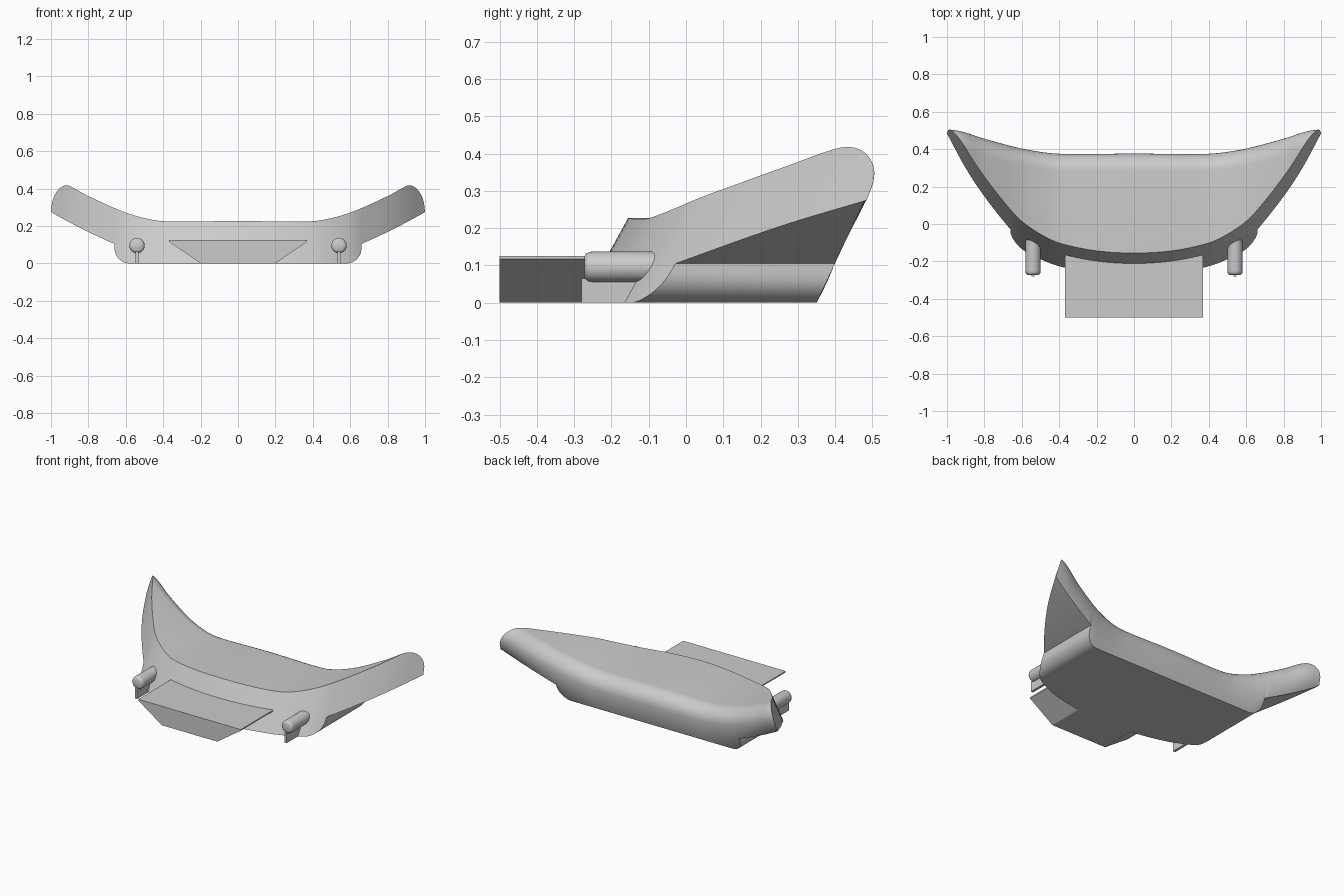
import bpy, bmesh, math
from mathutils import Vector

cube = bpy.data.objects.get("Cube")
if cube:
    bpy.data.objects.remove(cube)

GREY = (0.6, 0.6, 0.6, 1)
mat = bpy.data.materials.new("hull_grey")
mat.use_nodes = True
mat.diffuse_color = GREY
mat.node_tree.nodes["Principled BSDF"].inputs["Base Color"].default_value = GREY


def finish(name, bm, angle=35):
    """Turn a bmesh into a smooth-shaded object with sharp edges kept."""
    bmesh.ops.remove_doubles(bm, verts=bm.verts, dist=0.0004)
    bmesh.ops.recalc_face_normals(bm, faces=bm.faces)
    mesh = bpy.data.meshes.new(name)
    bm.to_mesh(mesh)
    bm.free()
    mesh.materials.append(mat)
    obj = bpy.data.objects.new(name, mesh)
    bpy.context.collection.objects.link(obj)
    bpy.ops.object.select_all(action='DESELECT')
    obj.select_set(True)
    bpy.context.view_layer.objects.active = obj
    bpy.ops.object.shade_smooth_by_angle(angle=math.radians(angle))
    return obj


def curve(points, x):
    """Smooth interpolation through (x, value) points."""
    n = len(points)
    slope = lambda i: ((points[min(i + 1, n - 1)][1] - points[max(i - 1, 0)][1])
                       / (points[min(i + 1, n - 1)][0] - points[max(i - 1, 0)][0]))
    i = max(k for k in range(n - 1) if k == 0 or points[k][0] <= x)
    (x0, a), (x1, b) = points[i], points[i + 1]
    h = x1 - x0
    t = (x - x0) / h
    m0 = 0 if i == 0 else slope(i)
    return (a * (2*t**3 - 3*t*t + 1) + m0 * h * (t**3 - 2*t*t + t)
            + b * (3*t*t - 2*t**3) + slope(i + 1) * h * (t**3 - t*t))


# Hull outlines from the middle to the wing tip
TOP = [(0, .227), (.35, .224), (.45, .232), (.6, .272), (.8, .36), (.92, .424), (1, .445)]
FRONT = [(0, -.28), (.2, -.267), (.4, -.226), (.5, -.188), (.6, -.135),
         (.66, -.087), (.8, .055), (.9, .178), (1, .333)]
RAKE = 0.55
ROUND = 0.09
STEPS = 18


def section(x, low):
    """Closed y-z outline of the hull at one station."""
    top = curve(TOP, x)
    front = lambda z: curve(FRONT, x) + RAKE * z
    bulge = 0.375 + 0.6 * (top - 0.225)
    foot = 0.35 + 0.47 * low

    def rear(z):
        d = top - z
        if d < ROUND:
            return bulge - ROUND + math.sqrt(max(0, ROUND**2 - (ROUND - d)**2))
        t = (d - ROUND) / max(top - low - ROUND, 0.001)
        return bulge + (foot - bulge) * t * t

    # Near the tip the raked front cuts off the rounded rear
    peak = top
    while peak > low and front(peak) > rear(peak):
        peak -= 0.0005
    pts = [(front(low), low), (front(peak), peak)]
    for i in range(STEPS + 1):
        z = low + (peak - low) * math.cos(i / STEPS * math.pi / 2)
        pts.append((max(rear(z), front(z)), z))
    return [Vector((x, y, z)) for y, z in pts]


# Stations: flat floor, rounded chine, then the rising wing underside
half = [(.58 * i / 14, 0) for i in range(15)]
for i in range(1, 9):
    a = i / 8 * math.pi / 2
    half.append((.58 + .08 * math.sin(a), .08 - .08 * math.cos(a)))
half.append((.661, .105))
for i in range(1, 25):
    t = 1 - (1 - i / 24) ** 1.3
    half.append((.661 + .339 * t, .105 + .145 * t + .025 * t * t))
loops = [section(x, z) for x, z in half]
mirrored = [[Vector((-p.x, p.y, p.z)) for p in loop] for loop in reversed(loops[1:])]
bm = bmesh.new()
rings = [[bm.verts.new(p) for p in loop] for loop in mirrored + loops]
for a, b in zip(rings, rings[1:]):
    for i in range(len(a)):
        j = (i + 1) % len(a)
        bm.faces.new((a[i], a[j], b[j], b[i]))
for ring in (rings[0], rings[-1]):
    bm.faces.new(ring)
finish("hull", bm, 32)


def prism(name, outline, y0, y1):
    """Extrude an x-z outline along y."""
    bm = bmesh.new()
    face = bm.faces.new([bm.verts.new((x, y0, z)) for x, z in outline])
    geo = bmesh.ops.extrude_face_region(bm, geom=[face])["geom"]
    bmesh.ops.translate(bm, vec=(0, y1 - y0, 0),
                        verts=[v for v in geo if isinstance(v, bmesh.types.BMVert)])
    return finish(name, bm, 20)


# Tapered nose block
prism("nose_block", [(-.2, 0.001), (.2, 0.001), (.37, .117), (.37, .125),
                     (-.37, .125), (-.37, .117)], -.5, -.05)

# Side barrels on thin fins
for side, s in (("left", 1), ("right", -1)):
    bm = bmesh.new()
    prof = [(-.272, 0), (-.272, .028), (-.268, .035), (-.26, .04), (-.25, .041), (0, .041), (0, 0)]
    verts = [bm.verts.new((s * .54 + r, y, .096)) for y, r in prof]
    edges = [bm.edges.new(pair) for pair in zip(verts, verts[1:])]
    bmesh.ops.spin(bm, geom=verts + edges, cent=(s * .54, 0, .096), axis=(0, 1, 0),
                   angle=2 * math.pi, steps=32)
    finish(side + "_barrel", bm, 50)
    x = s * .54
    prism(side + "_fin", [(x - .008, 0), (x + .008, 0), (x + .008, .065), (x - .008, .065)],
          -.28, -.1)
